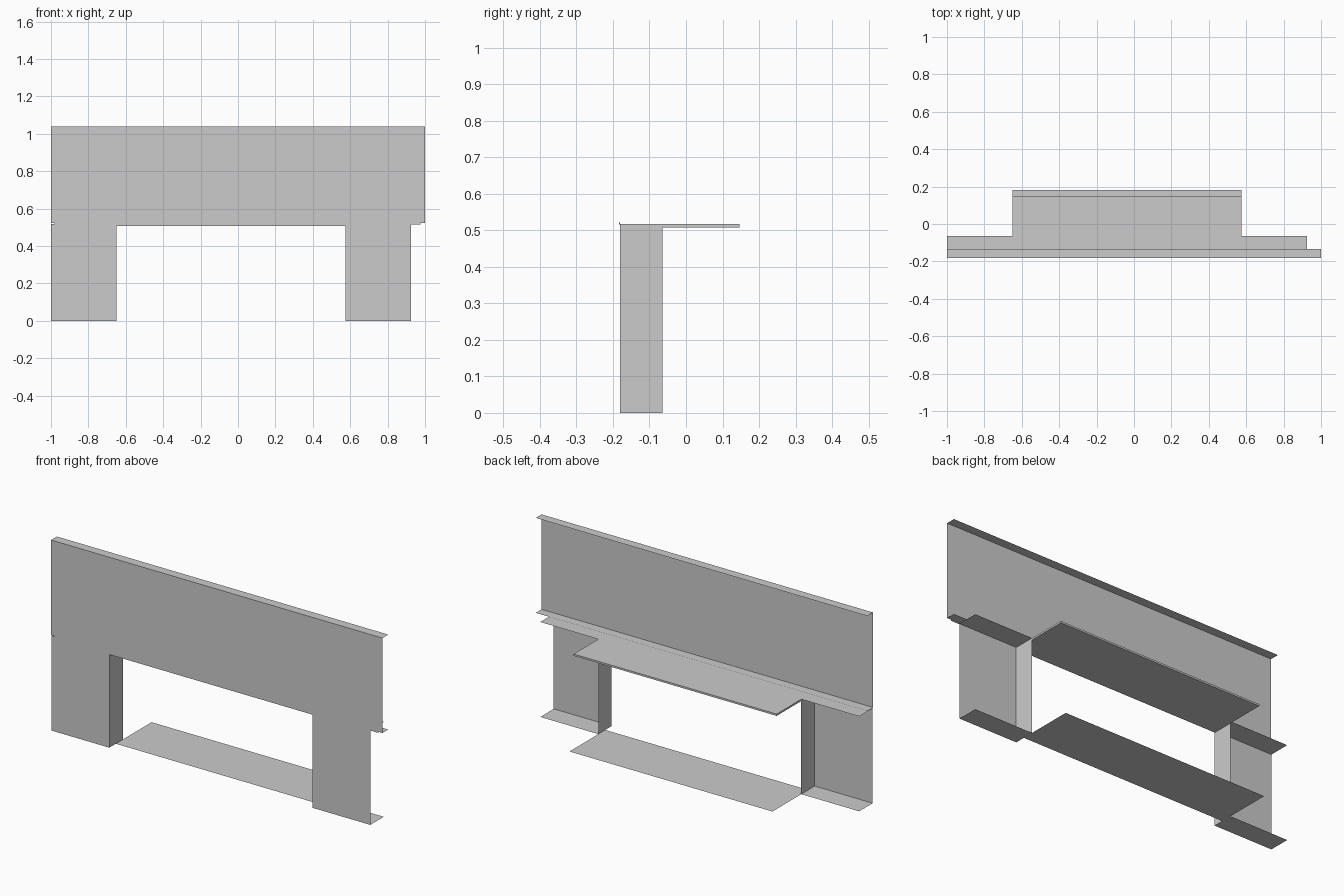
import bpy

if "Cube" in bpy.data.objects:
    bpy.data.objects.remove(bpy.data.objects["Cube"])

FRONT, RETURN, LIP = -0.181, -0.065, -0.133   # depth of face, leg return, panel lip
MID, TOP = 0.518, 1.04
X0, X1, X2, X3 = -1.0, -0.65, 0.575, 0.925     # leg edges


def mesh(name, verts, faces):
    me = bpy.data.meshes.new(name)
    me.from_pydata(verts, [], faces)
    ob = bpy.data.objects.new(name, me)
    bpy.context.collection.objects.link(ob)
    return ob


def folded_sheet(name, profile, x0, x1):
    """Sheet metal: a (y, z) profile extruded along x."""
    n = len(profile)
    verts = [(x, y, z) for x in (x0, x1) for y, z in profile]
    return mesh(name, verts, [(i, n + i, n + i + 1, i + 1) for i in range(n - 1)])


def box(name, x0, x1, y0, y1, z0, z1):
    verts = [(x, y, z) for x in (x0, x1) for y in (y0, y1) for z in (z0, z1)]
    faces = [(0, 1, 3, 2), (4, 6, 7, 5), (0, 4, 5, 1),
             (2, 3, 7, 6), (0, 2, 6, 4), (1, 5, 7, 3)]
    return mesh(name, verts, faces)


# Upper panel with short folded lips along its top and bottom
folded_sheet("upper_panel",
             [(LIP, MID + 0.004), (FRONT - 0.002, MID + 0.004),
              (FRONT - 0.002, TOP), (LIP, TOP)], -1.0, 1.0)

# Thin joint strip under the upper panel
box("joint_strip", -0.98, 0.975, FRONT - 0.002, FRONT, MID - 0.002, MID + 0.004)

# Leg panels with folded flanges, and the jambs beside the opening
for side, x0, x1, jamb in (("left", X0, X1, X1), ("right", X2, X3, X2)):
    folded_sheet(side + "_leg_panel",
                 [(RETURN, 0), (FRONT, 0), (FRONT, MID), (RETURN, MID)], x0, x1)
    mesh(side + "_jamb",
         [(jamb, FRONT, 0), (jamb, RETURN, 0), (jamb, RETURN, MID), (jamb, FRONT, MID)],
         [(0, 1, 2, 3)])

# Shelf above the opening and floor plate below it
box("opening_shelf", X1, X2, FRONT, 0.147, 0.508, MID)
folded_sheet("floor_plate", [(-0.125, 0), (0.183, 0)], X1, X2)
